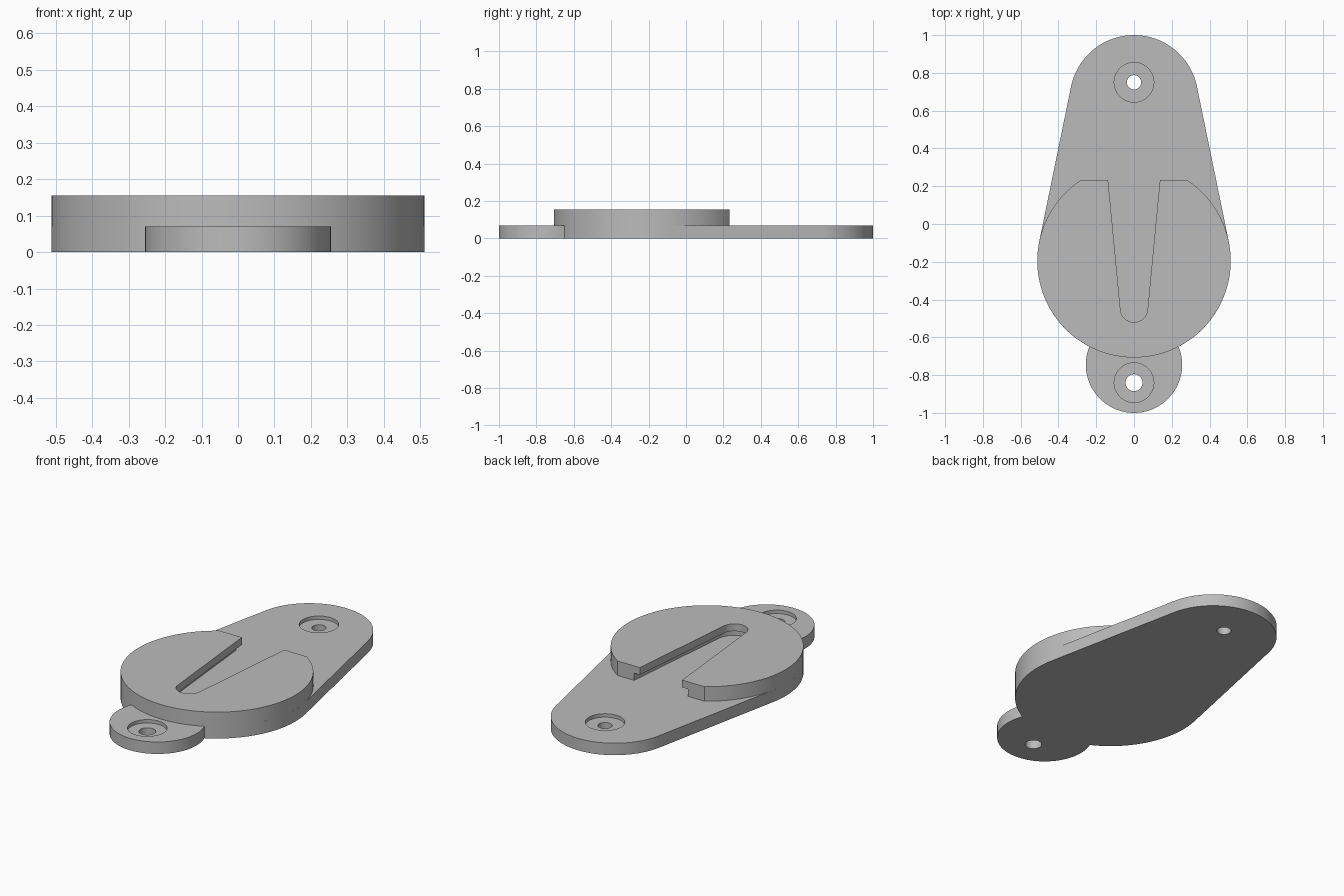
import bpy
import bmesh
from math import sin, cos, tan, asin, acos, pi

cube = bpy.data.objects.get("Cube")
if cube:
    bpy.data.objects.remove(cube, do_unlink=True)

# Main dimensions
PLATE_TOP, LIP_BOTTOM, DISC_TOP = 0.07, 0.112, 0.155
DISC_Y, DISC_R = -0.195, 0.512
REAR_Y, REAR_R = 0.66, 0.34
TAB_Y, TAB_R = -0.745, 0.255
MOUTH_Y = 0.232

grey = bpy.data.materials.new("plain grey")
grey.use_nodes = True
colour = (0.5, 0.5, 0.5, 1)
grey.diffuse_color = colour
grey.node_tree.nodes["Principled BSDF"].inputs["Base Color"].default_value = colour


def arc(y, r, start, end, steps=48):
    """Points of an arc centred on the middle line."""
    angles = [start + (end - start) * i / steps for i in range(steps + 1)]
    return [(r * cos(a), y + r * sin(a)) for a in angles]


def prism(name, outline, low, high):
    """Extrude a counter-clockwise outline between two heights."""
    bm = bmesh.new()
    face = bm.faces.new([bm.verts.new((x, y, low)) for x, y in outline])
    top = bmesh.ops.extrude_face_region(bm, geom=[face])["geom"]
    verts = [v for v in top if isinstance(v, bmesh.types.BMVert)]
    bmesh.ops.translate(bm, verts=verts, vec=(0, 0, high - low))
    bmesh.ops.remove_doubles(bm, verts=bm.verts, dist=1e-5)
    bmesh.ops.recalc_face_normals(bm, faces=bm.faces)
    mesh = bpy.data.meshes.new(name)
    bm.to_mesh(mesh)
    bm.free()
    mesh.materials.append(grey)
    obj = bpy.data.objects.new(name, mesh)
    bpy.context.collection.objects.link(obj)
    return obj


def select(obj):
    bpy.ops.object.select_all(action="DESELECT")
    obj.select_set(True)
    bpy.context.view_layer.objects.active = obj


def cut(obj, cutter):
    """Subtract the cutter and throw it away."""
    mod = obj.modifiers.new("cut", "BOOLEAN")
    mod.operation, mod.solver, mod.object = "DIFFERENCE", "EXACT", cutter
    select(obj)
    bpy.ops.object.modifier_apply(modifier=mod.name)
    bpy.data.objects.remove(cutter, do_unlink=True)


def slot(width, low, high):
    """Tapered slot with a round end, open towards the back."""
    y, lean, far = -0.448, 0.095, 0.4
    half = width * cos(lean) + (far - y + width * sin(lean)) * tan(lean)
    outline = arc(y, width, pi + lean, 2 * pi - lean, 24)
    return prism("slot_cutter", outline + [(half, far), (-half, far)], low, high)


# Base plate: rear lobe, straight tangents, disc sides and front tab
lean = asin((DISC_R - REAR_R) / (REAR_Y - DISC_Y))
gap = DISC_Y - TAB_Y
along = (gap ** 2 + DISC_R ** 2 - TAB_R ** 2) / (2 * gap)
disc_meet = acos(along / DISC_R)
tab_meet = pi / 2 - acos((gap - along) / TAB_R)
outline = (arc(REAR_Y, REAR_R, lean, pi - lean)
           + arc(DISC_Y, DISC_R, pi - lean, 1.5 * pi - disc_meet)
           + arc(TAB_Y, TAB_R, pi - tab_meet, 2 * pi + tab_meet)
           + arc(DISC_Y, DISC_R, 1.5 * pi + disc_meet, 2 * pi + lean))
plate = prism("base_plate", outline, 0, PLATE_TOP)

# Counterbored screw holes
for y, r in ((0.75, 0.038), (-0.84, 0.045)):
    cut(plate, prism("bore_cutter", arc(y, 0.105, 0, 2 * pi), 0.05, 0.1))
    cut(plate, prism("hole_cutter", arc(y, r, 0, 2 * pi, 32), -0.05, 0.1))

# Raised disc with a flat back and an undercut slot
edge = asin((MOUTH_Y - DISC_Y) / DISC_R)
disc = prism("slotted_disc", arc(DISC_Y, DISC_R, pi - edge, 2 * pi + edge, 96),
             PLATE_TOP, DISC_TOP)
cut(disc, slot(0.072, PLATE_TOP - 0.05, DISC_TOP + 0.05))
cut(disc, slot(0.109, PLATE_TOP - 0.05, LIP_BOTTOM))

for obj in (plate, disc):
    select(obj)
    bpy.ops.object.shade_smooth_by_angle(angle=0.5)
